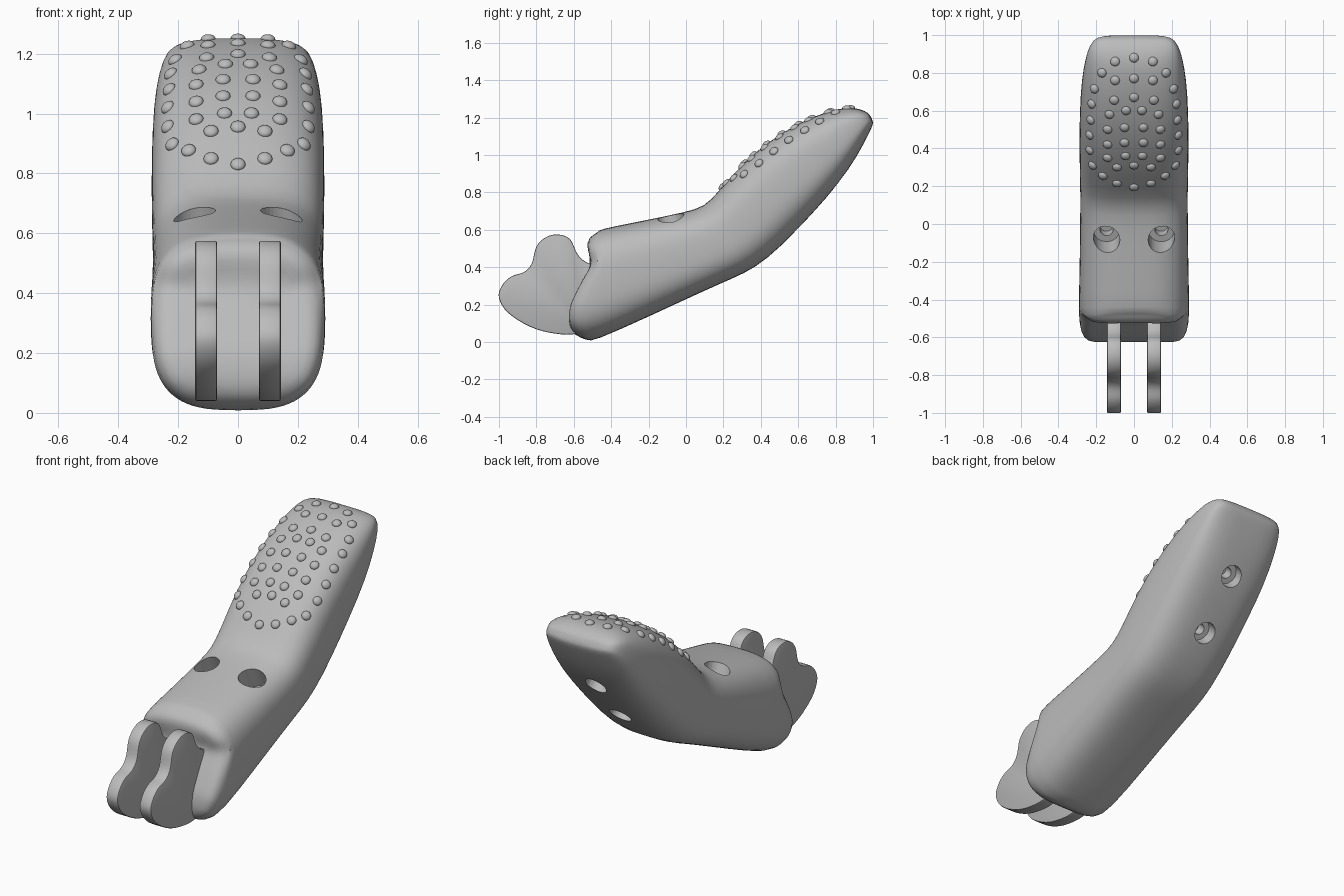
import bpy, bmesh, math
from mathutils import Vector, Matrix

cube = bpy.data.objects.get("Cube")
if cube:
    bpy.data.objects.remove(cube, do_unlink=True)

grey = bpy.data.materials.new("plain grey")
grey.use_nodes = True
COLOR = (0.5, 0.5, 0.5, 1)
grey.diffuse_color = COLOR
grey.node_tree.nodes["Principled BSDF"].inputs["Base Color"].default_value = COLOR


def make_object(name, bm):
    bmesh.ops.recalc_face_normals(bm, faces=bm.faces)
    mesh = bpy.data.meshes.new(name)
    bm.to_mesh(mesh)
    bm.free()
    mesh.materials.append(grey)
    obj = bpy.data.objects.new(name, mesh)
    bpy.context.collection.objects.link(obj)
    return obj


def finish(obj, angle=35):
    """Apply the modifiers and smooth all but the sharp edges."""
    bpy.ops.object.select_all(action="DESELECT")
    obj.select_set(True)
    bpy.context.view_layer.objects.active = obj
    for mod in list(obj.modifiers):
        bpy.ops.object.modifier_apply(modifier=mod.name)
    bpy.ops.object.shade_smooth_by_angle(angle=math.radians(angle))


def section(top, bottom, width, n=3.0, count=40):
    """Rounded-box ring spanning a top and a bottom point of the side profile."""
    t, b = Vector((0, *top)), Vector((0, *bottom))
    mid, half = (t + b) / 2, (t - b) / 2
    ring = []
    for i in range(count):
        a = math.tau * i / count
        c, s = math.cos(a), math.sin(a)
        u = math.copysign(abs(c) ** (2 / n), c)
        v = math.copysign(abs(s) ** (2 / n), s)
        ring.append(Vector((u * width, 0, 0)) + mid + half * v)
    return ring


def interpolate(z, table):
    for (z0, y0), (z1, y1) in zip(table, table[1:]):
        if z <= z1:
            return y0 + (y1 - y0) * max(0, z - z0) / (z1 - z0)
    return table[-1][1]


# Main body: lofted sections, from the front rim to the tip
SECTIONS = [
    ((-.48, .60), (-.50, .00), .295),
    ((-.25, .645), (-.20, .135), .288),
    ((0, .695), (.10, .275), .285),
    ((.10, .725), (.25, .34), .285),
    ((.17, .80), (.37, .395), .287),
    ((.32, .98), (.51, .51), .290),
    ((.52, 1.13), (.68, .69), .288),
    ((.70, 1.215), (.82, .85), .278),
    ((.82, 1.25), (.92, 1.0), .258),
    ((.90, 1.255), (.975, 1.11), .237),
    ((.96, 1.235), (1.0, 1.16), .205),
    ((.985, 1.215), (1.0, 1.18), .15),
]
# Front face outline as height and depth, with the hollow above the middle
FRONT = [(0, -.55), (.03, -.60), (.1, -.63), (.2, -.62), (.33, -.555),
         (.42, -.50), (.5, -.53), (.56, -.525), (.6, -.49)]
rings = [section(*s) for s in SECTIONS]
centre = Vector((0, 0, .3))
for scale, back in ((.97, .04), (.88, 0), (.7, 0), (.5, 0), (.3, 0), (.1, 0)):
    ring = []
    for p in rings[0]:
        q = centre + (p - centre) * scale
        ring.append(Vector((q.x, interpolate(q.z, FRONT) + back, q.z)))
    if scale == .97:
        front_rings = []
    front_rings.append(ring)
bm = bmesh.new()
loops = [[bm.verts.new(p) for p in r] for r in front_rings[::-1] + rings]
for a, b in zip(loops, loops[1:]):
    for i in range(len(a)):
        j = (i + 1) % len(a)
        bm.faces.new((a[i], a[j], b[j], b[i]))
bm.faces.new(loops[0])
bm.faces.new(loops[-1])
body = make_object("body", bm)
sub = body.modifiers.new("smooth", "SUBSURF")
sub.levels = sub.render_levels = 1
finish(body)


# Stepped screw holes: a wide bore with a narrower one in its floor
def cut_hole(point, axis, radius, depth):
    axis = Vector(axis).normalized()
    turn = axis.to_track_quat("Z", "Y").to_matrix().to_4x4()
    for r, start, end in ((radius, .15, -depth), (radius * .5, 0, -depth - .06)):
        cutter_bm = bmesh.new()
        place = Matrix.Translation(Vector(point) + axis * (start + end) / 2) @ turn
        bmesh.ops.create_cone(cutter_bm, cap_ends=True, segments=32, radius1=r,
                              radius2=r, depth=start - end, matrix=place)
        cutter = make_object("hole_cutter", cutter_bm)
        cutter.hide_render = True
        mod = body.modifiers.new("hole", "BOOLEAN")
        mod.operation, mod.solver, mod.object = "DIFFERENCE", "EXACT", cutter
        finish(body)
        bpy.data.objects.remove(cutter, do_unlink=True)


# Bumps: one centre or mirrored pair per entry, dropped onto the upper surface
BUMPS = [(0, .88), (.10, .86), (.17, .80), (0, .77), (.10, .76), (.21, .715),
         (0, .67), (.105, .655), (.225, .635), (.042, .60), (.13, .58),
         (.23, .55), (.05, .51), (.14, .50), (.235, .47), (.05, .43),
         (.14, .42), (.235, .39), (.045, .36), (.14, .35), (.22, .31),
         (0, .31), (.09, .30), (.165, .255), (.09, .215), (0, .195)]
bpy.context.view_layer.update()
bm = bmesh.new()
for x, y in BUMPS:
    for side in ((1, -1) if x else (1,)):
        hit, spot, normal, _ = body.ray_cast((x * side, y, 3), (0, 0, -1))
        if hit:
            turn = normal.to_track_quat("Z", "Y").to_matrix().to_4x4()
            bmesh.ops.create_uvsphere(
                bm, u_segments=16, v_segments=10, radius=.025,
                matrix=Matrix.Translation(spot) @ turn @ Matrix.Diagonal((1, 1, .65, 1)))
bumps = make_object("grip_bumps", bm)
finish(bumps, 60)

for side in (1, -1):
    cut_hole((.145 * side, -.08, .665), (0, -.39, .92), .07, .13)
for y, z in ((.83, .86), (.60, .61)):
    cut_hole((0, y, z), (0, .73, -.68), .062, .07)

# Pair of lobed hinge lugs
LUG = [(-.45, .10), (-.58, .045), (-.70, .045), (-.83, .08), (-.95, .155),
       (-1.0, .235), (-.985, .30), (-.935, .35), (-.865, .375), (-.825, .42),
       (-.80, .51), (-.75, .56), (-.685, .575), (-.62, .55), (-.58, .47),
       (-.53, .425), (-.45, .40)]


def smooth_outline(points, steps=4):
    pts = [Vector(p) for p in points]
    pts = [pts[0]] + pts + [pts[-1]]
    out = []
    for a, b, c, d in zip(pts, pts[1:], pts[2:], pts[3:]):
        for k in range(steps):
            t = k / steps
            out.append((b * 2 + (c - a) * t + (a * 2 - b * 5 + c * 4 - d) * t ** 2
                        + (b * 3 - a - c * 3 + d) * t ** 3) / 2)
    return out + [pts[-1]]


for name, side in (("left_lug", 1), ("right_lug", -1)):
    bm = bmesh.new()
    face = bm.faces.new([bm.verts.new((.07 * side, *p)) for p in smooth_outline(LUG)])
    extruded = bmesh.ops.extrude_face_region(bm, geom=[face])["geom"]
    bmesh.ops.translate(bm, vec=(.073 * side, 0, 0),
                        verts=[v for v in extruded if isinstance(v, bmesh.types.BMVert)])
    lug = make_object(name, bm)
    bevel = lug.modifiers.new("edge", "BEVEL")
    bevel.width, bevel.segments = .007, 2
    bevel.limit_method, bevel.angle_limit = "ANGLE", math.radians(60)
    finish(lug)
